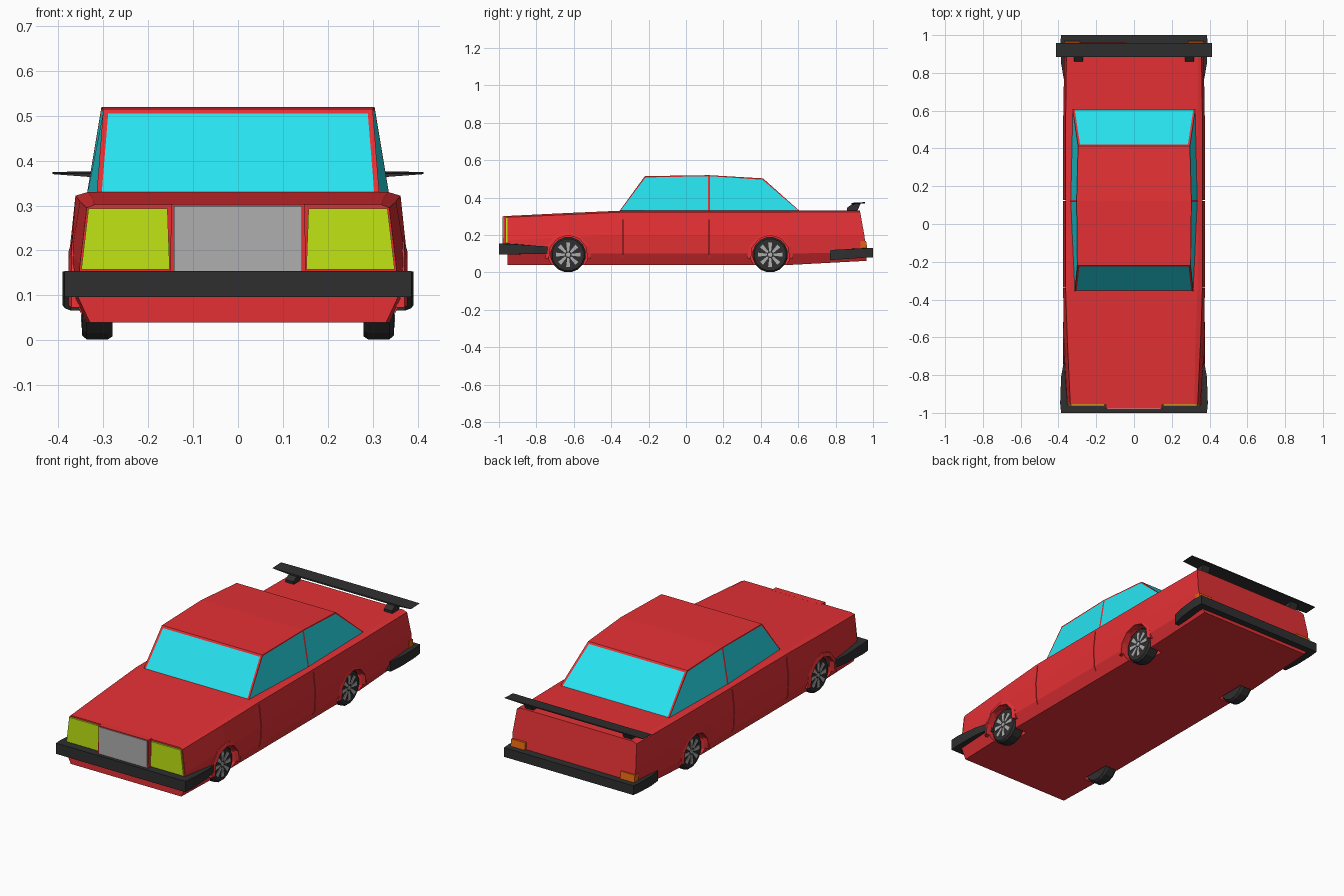
import bpy, bmesh, math

if "Cube" in bpy.data.objects:
    bpy.data.objects.remove(bpy.data.objects["Cube"])

def material(name, rgb):
    m = bpy.data.materials.new(name)
    m.diffuse_color = (*rgb, 1)
    m.use_nodes = True
    m.node_tree.nodes["Principled BSDF"].inputs["Base Color"].default_value = m.diffuse_color
    return m

RED = material("red_paint", (0.78, 0.03, 0.035))
GLASS = material("cyan_glass", (0.02, 0.77, 0.87))
DARK = material("dark_trim", (0.028, 0.028, 0.028))
LAMP = material("yellow_lamp", (0.53, 0.78, 0.006))
ORANGE = material("orange_lamp", (0.75, 0.13, 0.005))
GREY = material("grey_grille", (0.43, 0.43, 0.43))

def add_loft(bm, rings):
    """Skin a list of equal-length rings and cap both ends."""
    vs = [[bm.verts.new(p) for p in r] for r in rings]
    n = len(rings[0])
    for a, b in zip(vs, vs[1:]):
        for i in range(n):
            j = (i + 1) % n
            bm.faces.new((a[i], a[j], b[j], b[i]))
    bm.faces.new(vs[0])
    bm.faces.new(vs[-1])

def finish(name, bm, *mats):
    bmesh.ops.recalc_face_normals(bm, faces=bm.faces)
    me = bpy.data.meshes.new(name)
    bm.to_mesh(me)
    bm.free()
    for m in mats:
        me.materials.append(m)
    ob = bpy.data.objects.new(name, me)
    bpy.context.collection.objects.link(ob)
    return ob

def loft(name, rings, mat):
    bm = bmesh.new()
    add_loft(bm, rings)
    return finish(name, bm, mat)

def prism_x(pts, x0, x1):
    return [[(x, y, z) for y, z in pts] for x in (x0, x1)]

def prism_y(pts, y0, y1):
    return [[(x, y, z) for x, z in pts] for y in (y0, y1)]

def circle(y, z, r, n, phase=0.0):
    return [(y + r * math.cos(phase + math.tau * i / n),
             z + r * math.sin(phase + math.tau * i / n)) for i in range(n)]

SIDES = ((1, "right"), (-1, "left"))
AXLES = ((-0.63, "front"), (0.45, "rear"))
AXLE_Z, WHEEL_R = 0.095, 0.095

# Body shell: half cross-sections from sill to bonnet/boot edge
MID = [(.34, .04), (.37, .10), (.375, .20), (.362, .322), (.335, .33)]
sections = [
    (-.955, [(.33, .04), (.358, .10), (.352, .17), (.337, .295), (.32, .302)]),
    (-.63, [(.34, .04), (.368, .10), (.372, .19), (.352, .309), (.325, .318)]),
    (-.35, MID), (.12, MID), (.55, MID),
    (.93, [(.335, .062), (.362, .11), (.368, .20), (.357, .322), (.335, .33)]),
]
rings = []
for y, half in sections:
    lean = lambda z: min(.965, y + .18 * (.33 - z)) if y > .9 else y
    rings.append([(x, lean(z), z) for x, z in half] +
                 [(-x, lean(z), z) for x, z in reversed(half)])
body = loft("body", rings, RED)

# Cut wheel wells and door seams
bm = bmesh.new()
for s, _ in SIDES:
    for y, _ in AXLES:
        add_loft(bm, prism_x(circle(y, AXLE_Z, .106, 12, math.pi / 12), s * .265, s * .45))
    for y in (-.338, .124):
        pts = [(y - .002, .06), (y + .002, .06), (y + .002, .31), (y - .002, .31)]
        add_loft(bm, prism_x(pts, s * .358, s * .45))
cutter = finish("cutter", bm, RED)
cutter.hide_render = True
mod = body.modifiers.new("wells", "BOOLEAN")
mod.object, mod.operation, mod.solver = cutter, "DIFFERENCE", "EXACT"
bpy.context.view_layer.update()
cut = bpy.data.meshes.new_from_object(body.evaluated_get(bpy.context.evaluated_depsgraph_get()))
body.modifiers.clear()
body.data = cut
bpy.data.objects.remove(cutter)

# Cabin: three stations, window faces inset as glass
rings = []
for xb, yb, xt, yt, zt in ((.315, -.36, .30, -.22, .515),
                           (.337, .122, .304, .122, .52),
                           (.326, .615, .296, .412, .503)):
    rings.append([(xb, yb, .322), (xt, yt, zt), (-xt, yt, zt), (-xb, yb, .322)])
bm = bmesh.new()
add_loft(bm, rings)
bmesh.ops.recalc_face_normals(bm, faces=bm.faces)
panes = [f for f in bm.faces if abs(f.normal.z) < .85]
side_panes = [f for f in panes if abs(f.normal.x) > .7]
end_panes = [f for f in panes if f not in side_panes]
for group, width in ((side_panes, .008), (end_panes, .016)):
    bmesh.ops.inset_individual(bm, faces=group, thickness=width, depth=-.001)
for f in panes:
    f.material_index = 1
finish("cabin", bm, RED, GLASS)

# Nose with grille
loft("nose", prism_y([(-.152, .145), (.152, .145), (.148, .303), (-.148, .303)], -.977, -.94), RED)
loft("grille", prism_y([(-.143, .15), (.143, .15), (.143, .299), (-.143, .299)], -.981, -.97), GREY)

# Bumpers swept round each end of the car
def bumper(name, end, y_end, end_z, mid_z):
    half = [(.372, y_end), (.386, y_end + .08), (.391, .95), (.386, 1.0)]
    path = half + [(-x, y) for x, y in reversed(half)]
    rings = []
    for x, y in path:
        s = 1 if x > 0 else -1
        t = min(1, (y - y_end) / (.97 - y_end))
        lo, hi = (a + (b - a) * t for a, b in zip(end_z, mid_z))
        xi = x - s * .045
        yi = .945 if y > .96 else min(y, .92)
        rings.append([(x, end * y, lo), (x, end * y, hi), (xi, end * yi, hi), (xi, end * yi, lo)])
    loft(name, rings, DARK)

bumper("front_bumper", -1, .73, (.10, .138), (.096, .154))
bumper("rear_bumper", 1, .77, (.066, .12), (.08, .13))

for s, side in SIDES:
    # Lamps
    pts = [(s * .152, .158), (s * .349, .158), (s * .333, .294), (s * .157, .294)]
    loft(side + "_headlight", prism_y(pts, -.964, -.945), LAMP)
    loft(side + "_tail_light",
         prism_x([(.932, .13), (.969, .13), (.963, .168), (.932, .168)], s * .285, s * .369), ORANGE)
    # Spoiler support
    loft(side + "_spoiler_support",
         prism_x([(.862, .325), (.915, .325), (.935, .372), (.892, .368), (.86, .345)],
                 s * .27, s * .318), DARK)

    for y, end in AXLES:
        # Tyre
        prof = ((.28, .088), (.29, WHEEL_R), (.337, WHEEL_R), (.347, .086))
        loft(f"{end}_{side}_tyre",
             [[(s * x, *p) for p in circle(y, AXLE_Z, r, 16, math.pi / 16)] for x, r in prof], DARK)
        # Rim spokes and hub
        bm = bmesh.new()
        for k in range(8):
            a = math.tau * k / 8
            c, d = math.cos(a), math.sin(a)
            pts = [(y + r * c - w * d, AXLE_Z + r * d + w * c)
                   for r, w in ((.018, -.005), (.066, -.011), (.066, .011), (.018, .005))]
            add_loft(bm, prism_x(pts, s * .342, s * .350))
        add_loft(bm, prism_x(circle(y, AXLE_Z, .012, 8), s * .342, s * .351))
        finish(f"{end}_{side}_rim", bm, GREY)
        # Arch lip: faceted band above the wheel
        rings = []
        for k in range(7):
            a = math.radians(-10 + 200 * k / 6)
            c, d = math.cos(a), math.sin(a)
            rings.append([(s * x, y + r * c, AXLE_Z + r * d)
                          for x, r in ((.35, .104), (.377, .104), (.371, .125), (.35, .125))])
        loft(f"{end}_{side}_arch", rings, RED)

# Spoiler blade with thinned tips
blade = [(.885, .363), (.957, .370), (.957, .376), (.885, .371)]
tip = [(.885, .370), (.957, .373), (.957, .375), (.885, .372)]
loft("spoiler_blade", [[(x, *p) for p in prof] for x, prof in
                       ((-.413, tip), (-.32, blade), (.32, blade), (.413, tip))], DARK)
